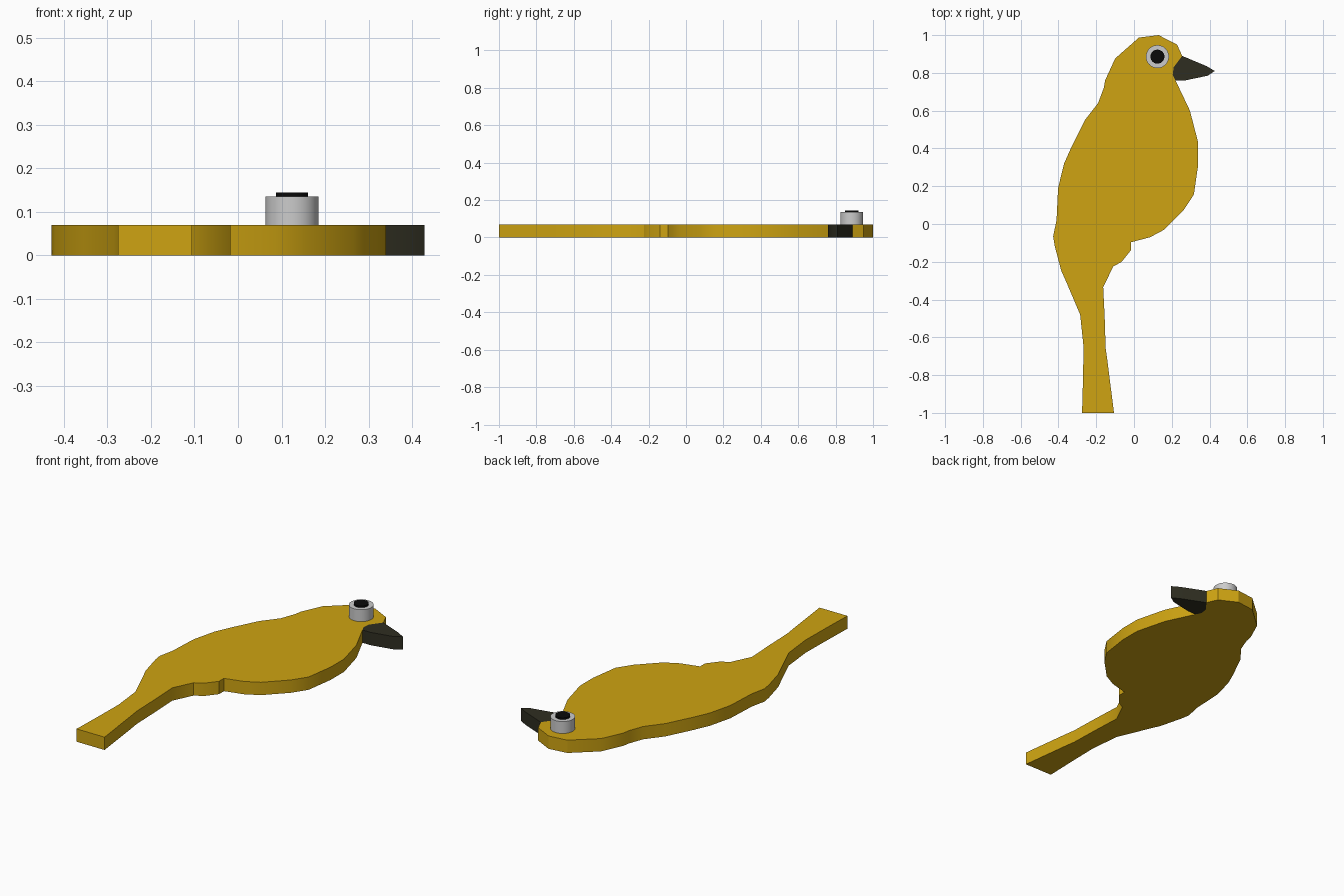
import bpy
import bmesh
import math

cube = bpy.data.objects.get("Cube")
if cube:
    bpy.data.objects.remove(cube, do_unlink=True)


def material(name, rgb):
    m = bpy.data.materials.new(name)
    m.use_nodes = True
    m.diffuse_color = (*rgb, 1)
    m.node_tree.nodes["Principled BSDF"].inputs["Base Color"].default_value = (*rgb, 1)
    return m


def plate(name, outline, z0, z1, mat, angle=30):
    """Extrude a flat outline (counter-clockwise) from z0 to z1."""
    bm = bmesh.new()
    base = bm.faces.new([bm.verts.new((x, y, z0)) for x, y in outline])
    top = bmesh.ops.extrude_face_region(bm, geom=[base])["geom"]
    bmesh.ops.translate(bm, vec=(0, 0, z1 - z0),
                        verts=[v for v in top if isinstance(v, bmesh.types.BMVert)])
    bmesh.ops.recalc_face_normals(bm, faces=bm.faces[:])
    mesh = bpy.data.meshes.new(name)
    bm.to_mesh(mesh)
    bm.free()
    mesh.materials.append(mat)
    obj = bpy.data.objects.new(name, mesh)
    bpy.context.collection.objects.link(obj)
    bpy.ops.object.select_all(action='DESELECT')
    obj.select_set(True)
    bpy.context.view_layer.objects.active = obj
    bpy.ops.object.shade_smooth_by_angle(angle=math.radians(angle))
    return obj


def circle(cx, cy, r, n=48):
    return [(cx + r * math.cos(2 * math.pi * i / n),
             cy + r * math.sin(2 * math.pi * i / n)) for i in range(n)]


yellow = material("golden yellow", (0.62, 0.37, 0.006))
dark = material("dark beak", (0.028, 0.027, 0.015))
pale = material("pale grey", (0.6, 0.6, 0.6))
black = material("black", (0.003, 0.003, 0.003))

THICK = 0.07

# Edge shared by the head and the beak, from throat to brow
beak_base = [(0.22, 0.76), (0.205, 0.79), (0.21, 0.83), (0.255, 0.89)]

# Body: up the belly side, round the head, down the back to the tail
belly = [(-0.275, -1), (-0.106, -1), (-0.14, -0.73), (-0.15, -0.66), (-0.155, -0.5),
         (-0.163, -0.335), (-0.11, -0.225), (-0.065, -0.2), (-0.017, -0.14),
         (-0.017, -0.097), (0.085, -0.07), (0.16, -0.03), (0.265, 0.077),
         (0.317, 0.156), (0.34, 0.315), (0.34, 0.43), (0.296, 0.6)]
back = [(0.228, 0.95), (0.13, 1), (0.026, 0.987), (-0.1, 0.876), (-0.153, 0.76),
        (-0.16, 0.72), (-0.19, 0.64), (-0.26, 0.55), (-0.33, 0.41), (-0.37, 0.32),
        (-0.402, 0.19), (-0.41, 0.02), (-0.428, -0.065), (-0.42, -0.115),
        (-0.386, -0.245), (-0.355, -0.315), (-0.285, -0.48), (-0.267, -0.65),
        (-0.27, -0.82)]
plate("bird_body", belly + beak_base + back, 0, THICK, yellow)

# Beak
beak_tip = [(0.27, 0.76), (0.39, 0.785), (0.428, 0.81), (0.386, 0.835)]
plate("beak", beak_tip + beak_base[::-1], 0, THICK, dark)

# Eye: raised peg with a thin pupil disc
plate("eye", circle(0.124, 0.886, 0.061), THICK, 0.135, pale)
plate("pupil", circle(0.124, 0.886, 0.037), 0.135, 0.1445, black)
